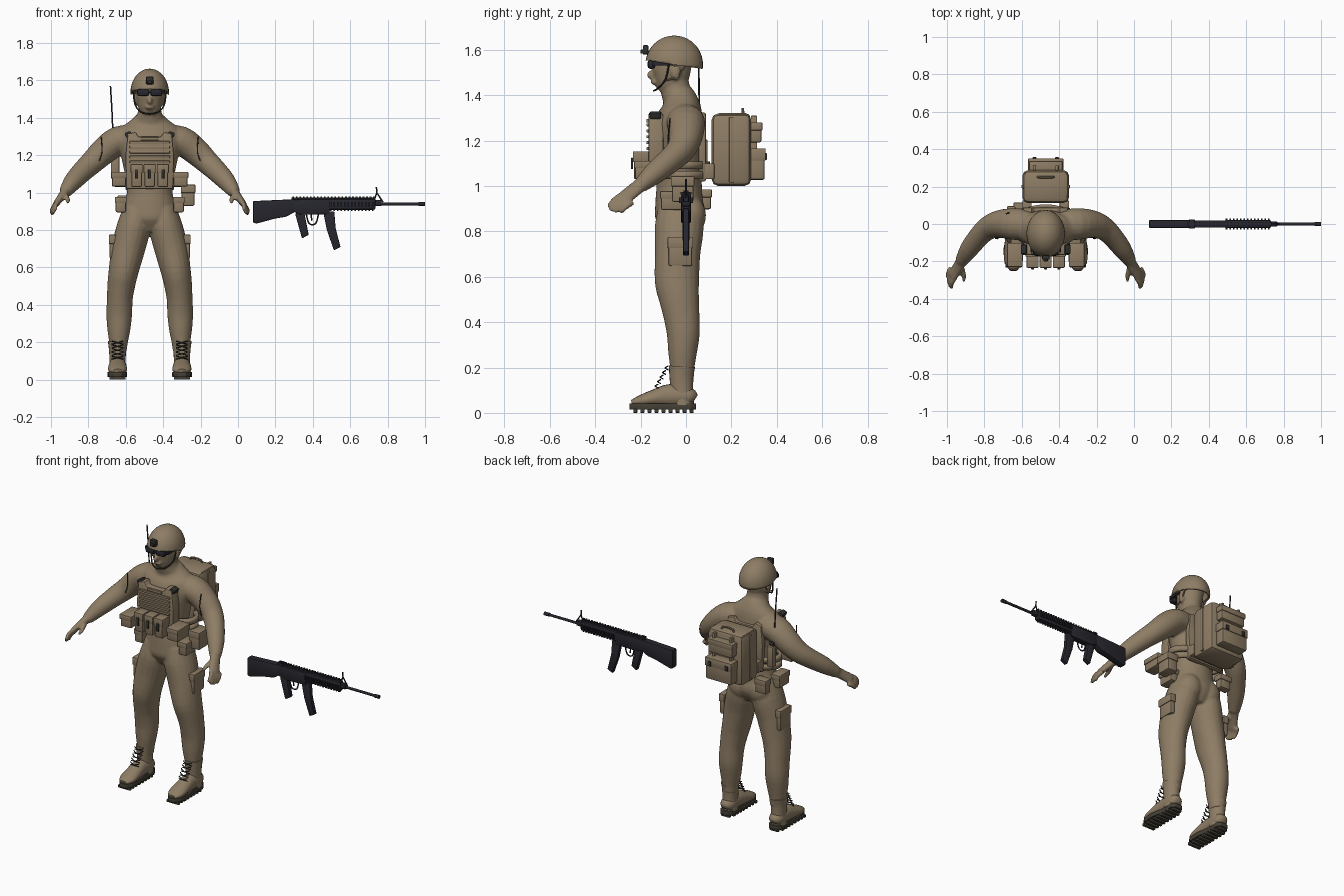
import bpy, bmesh, math
from mathutils import Vector, Matrix

cube = bpy.data.objects.get("Cube")
if cube:
    bpy.data.objects.remove(cube)


def material(name, *rgb):
    mat = bpy.data.materials.new(name)
    mat.use_nodes = True
    mat.diffuse_color = (*rgb, 1)
    mat.node_tree.nodes["Principled BSDF"].inputs["Base Color"].default_value = (*rgb, 1)
    return mat


TAN = material("khaki tan", .27, .205, .13)
SOLE = material("dark brown rubber", .06, .052, .038)
GUN = material("blue black metal", .02, .02, .028)
DARK = material("charcoal", .03, .03, .028)
SIDES = (("left", 1), ("right", -1))
SOLDIER, RIFLE = Vector((-.472, 0, 0)), Vector((0, 0, 0))
origin = SOLDIER


def finish(name, bm, mat, angle=35):
    """Turn a bmesh into a placed object with smooth shading and sharp edges."""
    bmesh.ops.recalc_face_normals(bm, faces=bm.faces[:])
    mesh = bpy.data.meshes.new(name)
    bm.to_mesh(mesh)
    bm.free()
    mesh.materials.append(mat)
    mesh.shade_smooth()
    mesh.set_sharp_from_angle(angle=math.radians(angle))
    obj = bpy.data.objects.new(name, mesh)
    obj.location = origin
    bpy.context.collection.objects.link(obj)
    return obj


def spline(rows, steps):
    """Catmull-Rom interpolation through rows of numbers."""
    def blend(a, b, c, d, t):
        return b + (c - a) * t / 2 + (2 * a - 5 * b + 4 * c - d) * t * t / 2 + (3 * b - a - 3 * c + d) * t ** 3 / 2
    last = len(rows) - 1
    out = []
    for i in range(last):
        four = [rows[min(max(i + k, 0), last)] for k in (-1, 0, 1, 2)]
        for k in range(steps):
            out.append([blend(*values, k / steps) for values in zip(*four)])
    return out + [list(rows[last])]


def loft(bm, rows, ref=(1, 0, 0), steps=3, sides=20):
    """Skin elliptical rings (x, y, z, radius along ref, other radius)."""
    rows = spline(rows, steps)
    centers = [Vector(row[:3]) for row in rows]
    rings = []
    for i, row in enumerate(rows):
        tangent = (centers[min(i + 1, len(rows) - 1)] - centers[max(i - 1, 0)]).normalized()
        u = Vector(ref)
        u = (u - tangent * u.dot(tangent)).normalized()
        v = tangent.cross(u)
        angles = [math.tau * k / sides for k in range(sides)]
        rings.append([bm.verts.new(centers[i] + u * (math.cos(a) * row[3])
                                   + v * (math.sin(a) * row[4])) for a in angles])
    for low, high in zip(rings, rings[1:]):
        for k in range(sides):
            j = (k + 1) % sides
            bm.faces.new((low[k], low[j], high[j], high[k]))
    bm.faces.new(rings[0][::-1])
    bm.faces.new(rings[-1])


def ball(bm, center, radii):
    bmesh.ops.create_uvsphere(bm, u_segments=32, v_segments=20, radius=1,
                              matrix=Matrix.LocRotScale(Vector(center), None, Vector(radii)))


def tube(name, points, radius, mat, ref=(1, 0, 0), steps=3, sides=8):
    bm = bmesh.new()
    loft(bm, [(*p, radius, radius) for p in points], ref, steps, sides)
    return finish(name, bm, mat)


def soften_edges(bm, width):
    bmesh.ops.bevel(bm, geom=bm.edges[:], offset=width, segments=2, profile=.5,
                    affect='EDGES', clamp_overlap=True)


def box(name, center, size, mat=TAN, bevel=.006, tilt=0):
    bm = bmesh.new()
    bmesh.ops.create_cube(bm, size=1, matrix=Matrix.LocRotScale(
        Vector(center), Matrix.Rotation(tilt, 3, 'Y').to_quaternion(), Vector(size)))
    if bevel:
        soften_edges(bm, bevel)
    return finish(name, bm, mat)


def prism(name, outline, back, front, mat, bevel=.005, plane="xz"):
    """Extrude an outline along y, or along z for plane xy."""
    bm = bmesh.new()
    place = (lambda a, b, d: (a, d, b)) if plane == "xz" else (lambda a, b, d: (a, b, d))
    low, high = [[bm.verts.new(place(a, b, d)) for a, b in outline] for d in (back, front)]
    bm.faces.new(low[::-1])
    bm.faces.new(high)
    for k in range(len(low)):
        bm.faces.new((low[k - 1], low[k], high[k], high[k - 1]))
    bmesh.ops.recalc_face_normals(bm, faces=bm.faces[:])
    soften_edges(bm, bevel)
    return finish(name, bm, mat)


def pouch(name, center, size, flap=.35):
    """Pouch with a slightly larger flap over its top."""
    box(name, center, size, bevel=.008)
    x, y, z = center
    w, d, h = size
    box(name + "_flap", (x, y, z + h * (.5 - flap / 2)), (w + .008, d + .008, h * flap + .006), bevel=.004)


# Body: overlapping lofts fused into one soft skin
body = bmesh.new()
loft(body, [(0, -.025, .79, .08, .07), (0, -.025, .86, .14, .11), (0, -.03, .93, .14, .105),
            (0, -.03, 1, .122, .1), (0, -.03, 1.08, .13, .1), (0, -.03, 1.18, .15, .108),
            (0, -.03, 1.27, .17, .108), (0, -.022, 1.34, .16, .09), (0, -.03, 1.385, .1, .075),
            (0, -.045, 1.42, .066, .066), (0, -.052, 1.48, .058, .06)], sides=32)
# Head and face
loft(body, [(0, -.112, 1.415, .025, .028), (0, -.09, 1.44, .053, .058), (0, -.07, 1.48, .067, .08),
            (0, -.062, 1.53, .073, .086), (0, -.058, 1.58, .07, .085), (0, -.055, 1.62, .04, .05)], sides=28)
ball(body, (0, -.153, 1.49), (.014, .02, .02))
ball(body, (0, -.14, 1.457), (.026, .016, .012))
for side, s in SIDES:
    ball(body, (s * .075, -.045, 1.5), (.012, .022, .034))
    ball(body, (s * .068, .02, .87), (.075, .068, .085))
    # Arm
    loft(body, [(s * .09, -.005, 1.285, .08, .075), (s * .17, 0, 1.277, .085, .078),
                (s * .245, 0, 1.222, .075, .073), (s * .305, -.02, 1.165, .064, .064),
                (s * .355, -.065, 1.118, .056, .058), (s * .41, -.135, 1.06, .05, .05),
                (s * .452, -.2, 1.003, .034, .034)], (0, 1, 0))
    # Palm, fingers and thumb
    loft(body, [(s * .445, -.19, 1.012, .032, .03), (s * .468, -.228, .983, .034, .022),
                (s * .5, -.278, .942, .036, .017)], (0, 1, 0))
    for k, reach in enumerate((.92, 1.05, 1, .85)):
        base = Vector((.485 + k * .007, -.287 + k * .017, .957 - k * .01))
        tip = base + Vector((.02, -.062, -.053)) * reach
        mid = base.lerp(tip, .5) + Vector((.007, 0, .006))
        loft(body, [(s * p.x, p.y, p.z, r, r) for p, r in ((base, .014), (mid, .013), (tip, .009))],
             (0, 1, 0), sides=10)
    loft(body, [(s * .458, -.215, .99, .016, .016), (s * .44, -.265, .968, .014, .014),
                (s * .437, -.308, .945, .009, .009)], (0, 0, 1), sides=10)
    # Trouser leg
    loft(body, [(s * .07, -.03, .92, .07, .09), (s * .085, -.03, .82, .09, .108),
                (s * .115, -.037, .7, .09, .1), (s * .14, -.04, .58, .08, .098),
                (s * .153, -.03, .5, .074, .088), (s * .16, -.02, .43, .069, .08),
                (s * .163, -.012, .35, .069, .073), (s * .165, -.015, .27, .062, .064),
                (s * .167, -.016, .2, .05, .054), (s * .168, -.012, .15, .044, .048)])
body = finish("uniformed_body", body, TAN, 180)
remesh = body.modifiers.new("fuse", 'REMESH')
remesh.mode = 'VOXEL'
remesh.voxel_size = .007
remesh.use_smooth_shade = True
soften = body.modifiers.new("soften", 'SMOOTH')
soften.factor = .5
soften.iterations = 5

# Helmet dome, cut lower at the back
helmet = bmesh.new()
ball(helmet, (0, -.052, 1.535), (.103, .127, .128))
bmesh.ops.bisect_plane(helmet, geom=helmet.verts[:] + helmet.edges[:] + helmet.faces[:],
                       plane_co=(0, -.052, 1.535), plane_no=(0, .15, 1), clear_inner=True)
helmet = finish("helmet", helmet, TAN, 60)
helmet.modifiers.new("shell", 'SOLIDIFY').thickness = .012
box("helmet_mount", (0, -.178, 1.6), (.04, .025, .042), DARK)
box("mount_arm", (0, -.19, 1.592), (.022, .02, .018), DARK, .003)
box("goggle_bridge", (0, -.157, 1.54), (.05, .016, .014), GUN)
for side, s in SIDES:
    box(side + "_goggle_lens", (s * .036, -.153, 1.536), (.064, .034, .04), GUN, .013)
    box(side + "_goggle_strap", (s * .076, -.105, 1.54), (.01, .09, .02), GUN, .003)
    tube(side + "_chin_strap", [(s * .088, -.075, 1.54), (s * .078, -.09, 1.47), (s * .045, -.125, 1.43),
                                (0, -.142, 1.42)], .004, DARK, (0, 1, 0))
    tube(side + "_nape_strap", [(s * .085, 0, 1.53), (s * .078, -.045, 1.48), (s * .074, -.09, 1.465)],
         .004, TAN, (0, 0, 1))

# Boots
for side, s in SIDES:
    x = s * .172
    boot = bmesh.new()
    loft(boot, [(x, -.015, .035, .045, .05), (x, -.018, .1, .043, .05), (x, -.02, .16, .046, .053),
                (x, -.018, .205, .052, .058)])
    loft(boot, [(x, .04, .06, .02, .02), (x, .015, .07, .043, .042), (x, -.07, .075, .045, .052),
                (x, -.14, .065, .05, .038), (x, -.2, .052, .049, .026), (x, -.24, .045, .026, .012)])
    finish(side + "_boot", boot, TAN, 60)
    outline = [(x + s * a, b) for a, b in ((-.025, .045), (.025, .045), (.042, .02), (.04, -.06), (.055, -.14),
                                           (.048, -.21), (.02, -.25), (-.02, -.25), (-.048, -.21),
                                           (-.052, -.14), (-.04, -.06), (-.042, .02))]
    prism(side + "_sole", outline, .014, .042, SOLE, .004, "xy")
    for k in range(9):
        box(side + "_tread", (x, .025 - k * .031, .009), (.086 if k else .06, .018, .018), SOLE, .003)
    for k in range(5):
        y, z = -.128 + k * .011, .118 + k * .02
        for d in (-1, 1):
            tube(side + "_lace", [(x - .03, y + .005, z - d * .008), (x, y - .008, z),
                                  (x + .03, y + .005, z + d * .008)], .003, DARK, (0, 0, 1), 2, 6)

# Plate carrier with webbing
vest = [(-.125, 1.02), (.125, 1.02), (.13, 1.2), (.118, 1.315), (.075, 1.325), (.06, 1.3),
        (-.06, 1.3), (-.075, 1.325), (-.118, 1.315), (-.13, 1.2)]
prism("front_plate", vest, -.165, -.1, TAN, .008)
prism("back_plate", vest, .055, .088, TAN, .008)
for k in range(5):
    box("webbing_row", (0, -.168, 1.165 + k * .026), (.215, .012, .013), bevel=.003)
box("chest_patch", (0, -.168, 1.288), (.1, .012, .016), bevel=.003)
for k in (-1, 0, 1):
    pouch("magazine_pouch", (k * .07, -.197, 1.09), (.056, .066, .12))
    box("pouch_tab", (k * .07, -.238, 1.1), (.016, .008, .05), DARK, .002)
for side, s in SIDES:
    box(side + "_strap_buckle", (s * .115, -.135, 1.312), (.034, .05, .026), DARK, .006, s * .4)
    pouch(side + "_front_pouch", (s * .165, -.165, 1.07), (.075, .12, .075))
    pouch(side + "_hip_pouch", (s * .155, -.06, .935), (.055, .1, .08))
    pouch(side + "_thigh_pocket", (s * .2, -.025, .71), (.03, .105, .125))
    box(side + "_pack_strap", (s * .1, .095, 1.065), (.05, .06, .07))
    tube(side + "_shoulder_seam", [(s * .26, -.07, 1.3), (s * .255, -.078, 1.22), (s * .27, -.078, 1.17)],
         .003, DARK, (0, 1, 0))
pouch("left_utility_pouch", (.205, -.015, .985), (.07, .095, .11))
pouch("right_rear_pouch", (-.13, .085, .94), (.075, .05, .085))

# Waist bands
for z in (1.048, 1.092):
    band = bmesh.new()
    bmesh.ops.create_cone(band, segments=40, radius1=1, radius2=1, depth=.034, cap_ends=False,
                          matrix=Matrix.LocRotScale(Vector((0, -.01, z)), None, Vector((.185, .115, 1))))
    band = finish("waist_band", band, TAN, 60)
    band.modifiers.new("thickness", 'SOLIDIFY').thickness = .02

# Radio with whip antenna
box("radio", (-.185, .075, 1.14), (.045, .04, .13))
box("radio_cap", (-.19, .07, 1.22), (.03, .028, .03), DARK)
tube("antenna", [(-.195, .062, 1.22), (-.2, .058, 1.4), (-.21, .055, 1.57)], .004, DARK)

# Backpack
box("backpack", (0, .2, 1.16), (.25, .175, .32), bevel=.03)
box("backpack_lid", (0, .205, 1.292), (.235, .16, .06), bevel=.024)
pouch("upper_pack_pouch", (0, .305, 1.235), (.17, .055, .085))
pouch("lower_pack_pouch", (0, .312, 1.095), (.18, .07, .135))
tube("carry_handle", [(-.04, .255, 1.3), (-.035, .25, 1.335), (.035, .25, 1.335), (.04, .255, 1.3)],
     .006, TAN, (0, 1, 0))
for side, s in SIDES:
    box(side + "_compression_strap", (s * .06, .3, 1.17), (.016, .028, .28), bevel=.004)
    box(side + "_lid_buckle", (s * .06, .352, 1.13), (.022, .01, .03), DARK, .003)
    box(side + "_pack_seam", (s * .123, .2, 1.16), (.012, .02, .29), bevel=.004)

# Rifle
origin = RIFLE
prism("stock", [(.08, .955), (.3, .965), (.3, .895), (.26, .872), (.2, .862), (.1, .835), (.08, .84)],
      -.021, .021, GUN, .006)
prism("receiver", [(.29, .965), (.49, .965), (.49, .885), (.34, .882), (.29, .9)], -.02, .02, GUN, .004)
prism("grip", [(.305, .89), (.355, .89), (.378, .775), (.342, .755)], -.015, .015, GUN)
prism("magazine", [(.455, .9), (.515, .9), (.522, .81), (.548, .71), (.513, .692), (.475, .8)],
      -.013, .013, GUN, .004)
tube("trigger_guard", [(.365, 0, .885), (.38, 0, .835), (.415, 0, .835), (.43, 0, .885)], .004, GUN, (0, 1, 0))
tube("trigger", [(.39, 0, .885), (.395, 0, .85)], .004, GUN, (0, 1, 0))
box("handguard", (.608, 0, .938), (.255, .042, .06), GUN, .012)
box("top_rail", (.51, 0, .967), (.45, .018, .012), GUN, .002)
box("charging_handle", (.31, 0, .968), (.03, .05, .012), GUN, .003)
for k in range(24):
    box("rail_tooth", (.295 + k * .0188, 0, .975), (.009, .022, .01), GUN, 0)
for k in range(13):
    box("side_rail_tooth", (.495 + k * .0188, 0, .938), (.009, .06, .024), GUN, 0)
    box("lower_rail_tooth", (.495 + k * .0188, 0, .907), (.009, .022, .012), GUN, 0)
tube("barrel", [(.72, 0, .94), (.98, 0, .94)], .008, GUN, (0, 1, 0), 1, 12)
tube("muzzle", [(.965, 0, .94), (1, 0, .94)], .011, GUN, (0, 1, 0), 1, 12)
box("gas_block", (.75, 0, .945), (.035, .026, .032), GUN, .004)
for foot in (.725, .775):
    tube("front_sight", [(foot, 0, .95), (.742, 0, 1.0), (.74, 0, 1.03)], .004, GUN, (0, 1, 0), 1)
